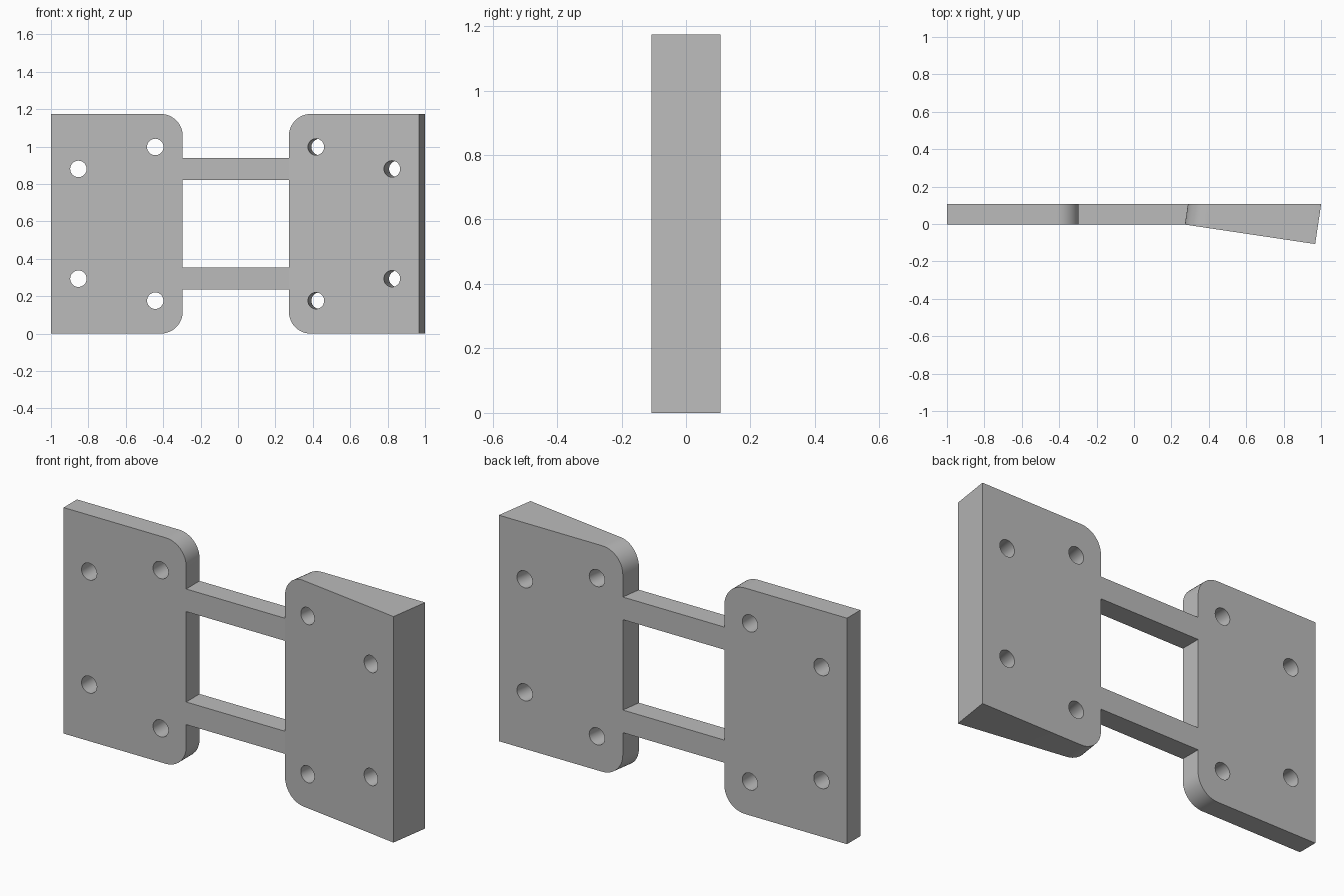
import bpy, bmesh
from math import sin, cos, tan, pi, radians
from mathutils import Vector

cube = bpy.data.objects.get("Cube")
if cube:
    bpy.data.objects.remove(cube, do_unlink=True)

U = 0.0587                      # design module
WIDTH, HEIGHT = 12 * U, 20 * U  # size of each plate
FRONT, BACK = -0.003, 0.107     # y of the flat faces
TILT = radians(8.5)             # slope of the wedge plate
LEFT_EDGE = -1 + WIDTH          # inner edges of the two plates
RIGHT_EDGE = 0.272

gray = bpy.data.materials.new("plain gray")
gray.use_nodes = True
gray.diffuse_color = (0.5, 0.5, 0.5, 1)
gray.node_tree.nodes["Principled BSDF"].inputs["Base Color"].default_value = (0.5, 0.5, 0.5, 1)


def finish(bm, name):
    bmesh.ops.recalc_face_normals(bm, faces=bm.faces)
    mesh = bpy.data.meshes.new(name)
    bm.to_mesh(mesh)
    bm.free()
    mesh.materials.append(gray)
    mesh.shade_smooth()
    mesh.set_sharp_from_angle(angle=radians(30))
    obj = bpy.data.objects.new(name, mesh)
    bpy.context.collection.objects.link(obj)
    return obj


def arc(cx, cz, r, start, sweep, steps):
    return [(cx + r * cos(start + sweep * i / steps),
             cz + r * sin(start + sweep * i / steps)) for i in range(steps + 1)]


def plate(name, origin, along, normal):
    """Drilled plate: u runs from the outer edge inward, holes follow the normal."""
    r = 2 * U
    outline = [(0, HEIGHT), (0, 0)]
    outline += arc(WIDTH - r, r, r, -pi / 2, pi / 2, 12)
    outline += arc(WIDTH - r, HEIGHT - r, r, 0, pi / 2, 12)
    loops = [outline]
    for u, z in ((2.5, 5), (2.5, 15), (9.5, 3), (9.5, 17)):
        loops.append(arc(u * U, z * U, 0.75 * U, 0, 2 * pi, 32)[:-1])

    bm = bmesh.new()
    edges = []
    for loop in loops:
        vs = [bm.verts.new(origin + along * u + Vector((0, 0, z))) for u, z in loop]
        edges += [bm.edges.new((vs[i - 1], vs[i])) for i in range(len(vs))]
    bmesh.ops.triangle_fill(bm, edges=edges, use_beauty=True, normal=-normal)
    # Extrude along the normal until the flat back plane
    res = bmesh.ops.extrude_face_region(bm, geom=bm.faces[:], use_keep_orig=True)
    for v in res["geom"]:
        if isinstance(v, bmesh.types.BMVert):
            v.co += normal * ((BACK - v.co.y) / normal.y)
    return finish(bm, name)


# Flat plate and wedge plate
plate("flat_plate", Vector((-1, FRONT, 0)), Vector((1, 0, 0)), Vector((0, 1, 0)))
slope = Vector((-cos(TILT), sin(TILT), 0))
plate("wedge_plate", Vector((RIGHT_EDGE, FRONT, 0)) - slope * WIDTH,
      slope, Vector((sin(TILT), cos(TILT), 0)))

# Two connecting bars, ends cut to meet the plates
lean = (BACK - FRONT) * tan(TILT)
for name, z in (("lower_bar", 4 * U), ("upper_bar", 14 * U)):
    bm = bmesh.new()
    section = ((LEFT_EDGE, FRONT), (RIGHT_EDGE, FRONT),
               (RIGHT_EDGE + lean, BACK), (LEFT_EDGE, BACK))
    face = bm.faces.new([bm.verts.new((x, y, z)) for x, y in section])
    res = bmesh.ops.extrude_face_region(bm, geom=[face], use_keep_orig=True)
    bmesh.ops.translate(bm, vec=(0, 0, 2 * U),
                        verts=[v for v in res["geom"] if isinstance(v, bmesh.types.BMVert)])
    finish(bm, name)
